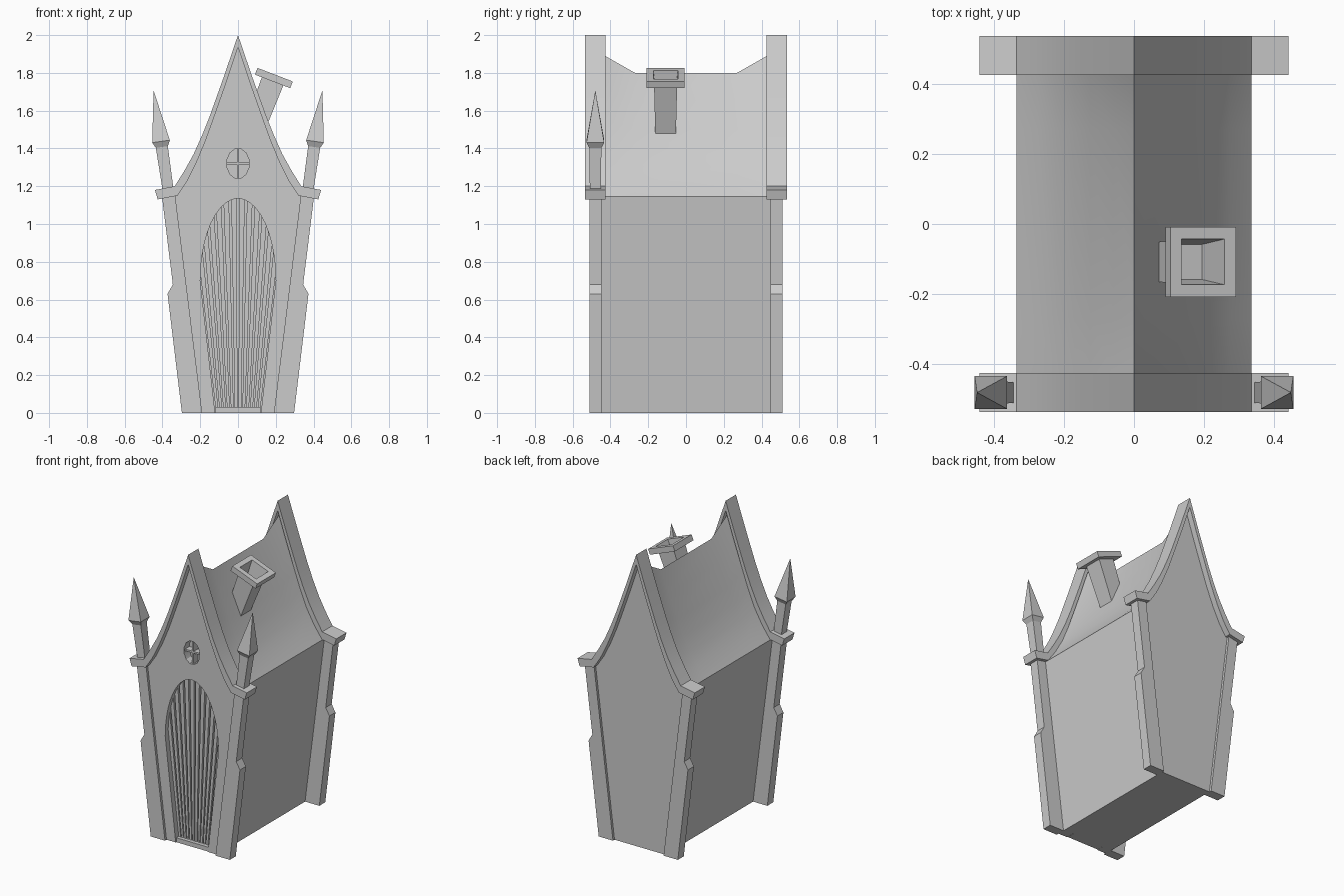
import bpy, bmesh, math
from mathutils import Matrix, Vector

if "Cube" in bpy.data.objects:
    bpy.data.objects.remove(bpy.data.objects["Cube"])


def make(name, bm, smooth=False):
    bmesh.ops.recalc_face_normals(bm, faces=bm.faces)
    me = bpy.data.meshes.new(name)
    bm.to_mesh(me)
    bm.free()
    ob = bpy.data.objects.new(name, me)
    bpy.context.collection.objects.link(ob)
    if smooth:
        bpy.ops.object.select_all(action='DESELECT')
        bpy.context.view_layer.objects.active = ob
        ob.select_set(True)
        bpy.ops.object.shade_smooth_by_angle(angle=math.radians(25))
    return ob


def loft(name, rings, smooth=False):
    """Skin a list of equal-length point rings and close both ends."""
    bm = bmesh.new()
    vs = [[bm.verts.new(p) for p in r] for r in rings]
    n = len(rings[0])
    for a, b in zip(vs, vs[1:]):
        for i in range(n):
            j = (i + 1) % n
            bm.faces.new((a[i], a[j], b[j], b[i]))
    bm.faces.new(vs[0])
    bm.faces.new(vs[-1])
    return make(name, bm, smooth)


def prism(name, prof, y0, y1, smooth=False):
    return loft(name, [[(x, y, z) for x, z in prof] for y in (y0, y1)], smooth)


def box(name, x0, x1, y0, y1, z0, z1):
    return prism(name, [(x0, z0), (x1, z0), (x1, z1), (x0, z1)], y0, y1)


def square_post(name, steps, origin, tilt):
    """Square sections (half size, height) along an axis leaning in x."""
    m = Matrix.Translation(origin) @ Matrix.Rotation(math.radians(tilt), 4, 'Y')
    rings = [[m @ Vector((sx * h, sy * h, z)) for sx, sy in
              ((-1, -1), (1, -1), (1, 1), (-1, 1))] for h, z in steps]
    return loft(name, rings)


def mirrored(half):
    """Complete a half outline (bottom to apex) across x = 0."""
    return half + [(-x, z) for x, z in reversed(half) if x > 0]


# House body with sagging, concave roof
EAVE = 1.145
roof = [(0.335, EAVE), (0.275, 1.235), (0.22, 1.34), (0.17, 1.455),
        (0.125, 1.58), (0.06, 1.765), (0, 1.945)]
sections = []
for y, ridge in ((-0.495, 1.945), (-0.42, 1.885), (-0.27, 1.8),
                 (0.27, 1.8), (0.42, 1.885), (0.495, 1.945)):
    s = (ridge - EAVE) / (1.945 - EAVE)
    half = [(0.19, 0)] + [(x, EAVE + (z - EAVE) * s) for x, z in roof]
    sections.append([(x, y, z) for x, z in mirrored(half)])
body = loft("house_body", sections)

# Door and round window recesses
arch = [(0.2 * math.cos(a), 0.7 + 0.435 * math.sin(a))
        for a in [math.pi * i / 20 for i in range(21)]]
door_cut = prism("door_cutter", [(0.119, -0.02)] + arch + [(-0.119, -0.02)], -0.6, -0.43)
win = [(0.06 * math.cos(a), 1.32 + 0.08 * math.sin(a))
       for a in [math.tau * (i + 0.5) / 12 for i in range(12)]]
win_cut = prism("window_cutter", win, -0.6, -0.44)
bpy.context.view_layer.objects.active = body
for cutter in (door_cut, win_cut):
    mod = body.modifiers.new("cut", 'BOOLEAN')
    mod.operation = 'DIFFERENCE'
    mod.solver = 'EXACT'
    mod.object = cutter
    bpy.ops.object.modifier_apply(modifier=mod.name)
    bpy.data.objects.remove(cutter)
bpy.ops.object.select_all(action='DESELECT')
body.select_set(True)
bpy.ops.object.shade_smooth_by_angle(angle=math.radians(25))

# Fanned door planks, threshold
N = 12
for i in range(N):
    t0 = -1 + 2 * i / N + 0.025
    t1 = t0 + 2 / N - 0.05
    pts = []
    for t, top in ((t0, 0), (t1, 0), (t1, 1), (t0, 1)):
        z = (0.72 + 0.435 * math.sqrt(1 - t * t)) * top
        pts.append((t * (0.119 + 0.116 * z), z))
    prism("door_plank", pts, -0.465, -0.425)
box("door_threshold", -0.12, 0.12, -0.49, -0.425, 0, 0.03)

# Window cross bars
box("window_bar_vertical", -0.006, 0.006, -0.485, -0.435, 1.24, 1.4)
box("window_bar_horizontal", -0.06, 0.06, -0.485, -0.435, 1.314, 1.326)

# Gable trims with eave caps, outer edge then inner edge
outer = [(0.425, 1.13), (0.44, 1.18), (0.335, 1.2), (0.285, 1.28), (0.235, 1.37),
         (0.19, 1.47), (0.15, 1.57), (0.075, 1.78), (0, 2.0)]
inner = [(0.06, 1.755), (0.125, 1.57), (0.17, 1.445), (0.22, 1.325),
         (0.27, 1.225), (0.32, 1.15)]
left = [(-x, z) for x, z in reversed(outer[:-1])]
inner_left = [(-x, z) for x, z in reversed(inner)]
trim = outer + left + inner_left + [(0, 1.935)] + inner
pillar = [(0.19, 0), (0.297, 0), (0.373, 0.63), (0.345, 0.68),
          (0.403, 1.15), (0.335, 1.17)]
for side, end in ((-1, "front"), (1, "back")):
    prism(end + "_gable_trim", trim, side * 0.535, side * 0.425, True)
    # Notched corner pillars
    for s in (-1, 1):
        prism(end + "_pillar", [(s * x, z) for x, z in pillar],
              side * 0.512, side * 0.448)

# Front spires
for s in (-1, 1):
    square_post("front_spire", [(0.029, 0), (0.032, 0.23), (0.047, 0.26), (0.0005, 0.53)],
                (s * 0.37, -0.48, 1.18), s * 8.3)

# Tilted hollow chimney
square_post("chimney", [(0.054, -0.3), (0.061, 0), (0.1, 0), (0.1, 0.038),
                        (0.065, 0.038), (0.05, -0.1)],
            (0.183, -0.108, 1.755), 21)
